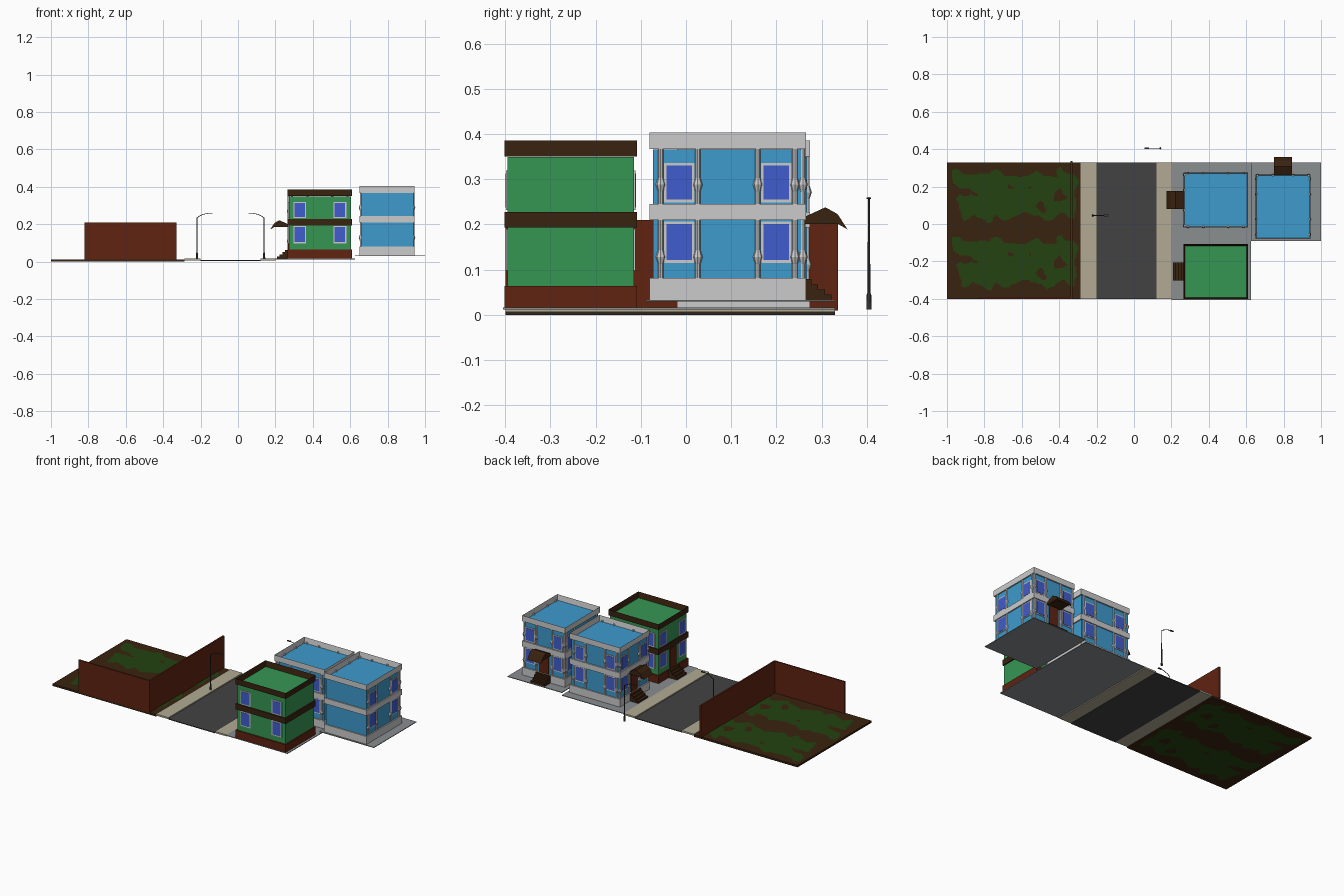
import bpy, bmesh, math
from mathutils import Matrix, Vector, noise

if "Cube" in bpy.data.objects:
    bpy.data.objects.remove(bpy.data.objects["Cube"])


def mat(name, r, g, b):
    lin = [((c / 255 + 0.055) / 1.055) ** 2.4 if c > 10 else c / 3294 for c in (r, g, b)]
    m = bpy.data.materials.new(name)
    m.diffuse_color = (*lin, 1)
    m.use_nodes = True
    m.node_tree.nodes["Principled BSDF"].inputs["Base Color"].default_value = m.diffuse_color
    return m


BLUE = mat("wall blue", 61, 155, 206)
TRIM = mat("light grey trim", 203, 203, 204)
GLASS = mat("window blue", 64, 92, 205)
GREEN = mat("wall green", 53, 150, 83)
DARK = mat("dark brown", 57, 34, 15)
RED = mat("red brown", 96, 35, 17)
PAVE = mat("beige pavement", 178, 170, 148)
ROAD = mat("asphalt", 66, 66, 68)
SLAB = mat("concrete grey", 138, 142, 144)
GRASS = mat("grass green", 36, 66, 16)
I = Matrix.Identity(4)


def finish(name, bm, mats, M=I):
    bmesh.ops.recalc_face_normals(bm, faces=bm.faces[:])
    me = bpy.data.meshes.new(name)
    bm.to_mesh(me)
    bm.free()
    me.transform(M)
    for m in mats:
        me.materials.append(m)
    ob = bpy.data.objects.new(name, me)
    bpy.context.collection.objects.link(ob)
    return ob


def add_box(bm, x0, x1, y0, y1, z0, z1):
    T = Matrix.Translation(((x0 + x1) / 2, (y0 + y1) / 2, (z0 + z1) / 2))
    S = Matrix.Diagonal((x1 - x0, y1 - y0, z1 - z0, 1))
    bmesh.ops.create_cube(bm, size=1, matrix=T @ S)


def box(name, dims, m, M=I):
    bm = bmesh.new()
    add_box(bm, *dims)
    return finish(name, bm, [m], M)


def prism(name, profile, y0, y1, m, M=I):
    """Extrude an x-z profile along y."""
    bm = bmesh.new()
    f = bm.faces.new([bm.verts.new((x, y0, z)) for x, z in profile])
    r = bmesh.ops.extrude_face_region(bm, geom=[f])
    bmesh.ops.translate(bm, vec=(0, y1 - y0, 0),
                        verts=[v for v in r["geom"] if isinstance(v, bmesh.types.BMVert)])
    return finish(name, bm, [m], M)


def add_lathe(bm, x, y, rings, n=8):
    """Round column from (z, radius) rings."""
    for (z0, r0), (z1, r1) in zip(rings, rings[1:]):
        bmesh.ops.create_cone(bm, cap_ends=True, segments=n, radius1=r0, radius2=r1, depth=z1 - z0,
                              matrix=Matrix.Translation((x, y, (z0 + z1) / 2)))


WX, WY = 0.166, 0.14        # half depth and half width of the walls
FLOORS = ((0.088, 0.168), (0.222, 0.297))


def house(tag, M, wall, base, trim, ornate):
    # walls, base and floor band; the front looks along -x
    box(tag + "_walls", (-WX, WX, -WY, WY, 0.03, 0.333), wall, M)
    o = 0.007
    box(tag + "_base", (-WX - o, WX + o, -WY - o, WY + o, 0, 0.048), base, M)
    box(tag + "_floor_band", (-WX - o, WX + o, -WY - o, WY + o, 0.177, 0.212), trim, M)
    # cornice hollowed from above, its floor is the roof
    bm = bmesh.new()
    add_box(bm, -WX - o, WX + o, -WY - o, WY + o, 0.334, 0.37)
    bm.faces.ensure_lookup_table()
    top = max(bm.faces, key=lambda f: f.calc_center_median().z)
    bmesh.ops.inset_region(bm, faces=[top], thickness=0.012 if not ornate else 0.008)
    bmesh.ops.translate(bm, verts=top.verts[:], vec=(0, 0, -0.034))
    top.material_index = 1
    finish(tag + "_cornice_and_roof", bm, [trim, wall], M)
    # windows on the front and both sides
    frames, panes, cols = bmesh.new(), bmesh.new(), bmesh.new()
    spots = [(s, side) for s in (-0.1075, 0.1075) for side in (-1, 1)]

    def plate(bm, c, h, side, z0, z1, t):
        if side == 0:
            add_box(bm, -WX - t, -WX + 0.004, c - h, c + h, z0, z1)
        else:
            add_box(bm, c - h, c + h, *sorted((side * (WY - 0.004), side * (WY + t))), z0, z1)

    for c, side in spots + [(-0.095, 0), (0.095, 0)]:
        for z0, z1 in FLOORS:
            plate(frames, c, 0.034, side, z0 - 0.006, z1 + 0.006, 0.003)
            plate(panes, c, 0.028, side, z0, z1, 0.0045)
        if ornate:
            for d in (-0.041, 0.041):
                x, y = (-WX, c + d) if side == 0 else (c + d, side * WY)
                for z in (0.045, 0.205):
                    add_lathe(cols, x, y, [(z, 0.006), (z + 0.035, 0.006), (z + 0.05, 0.011),
                                           (z + 0.065, 0.006), (z + 0.14, 0.006)])
    finish(tag + "_window_frames", frames, [TRIM], M)
    finish(tag + "_window_panes", panes, [GLASS], M)
    if ornate:
        finish(tag + "_window_columns", cols, [TRIM], M)
    else:
        cols.free()
    # door and stairs
    box(tag + "_door", (-WX - 0.005, -WX, -0.032, 0.032, 0.045, 0.17), RED, M)
    x = -WX
    steps = [(x, 0), (x - 0.064, 0)]
    for i in range(4):
        steps += [(x - 0.064 + i * 0.015, 0.0115 * (i + 1)), (x - 0.064 + (i + 1) * 0.015, 0.0115 * (i + 1))]
    steps.append((x, 0.046))
    prism(tag + "_stairs", steps, -0.048, 0.048, DARK, M)
    # bent canopy over the door
    if ornate:
        pts = [(0, 0.182), (0.05, 0.205), (0.077, 0.19), (0.099, 0.156), (0.078, 0.168), (0, 0.168)]
        prism(tag + "_canopy", [(x - d, z) for d, z in pts], -0.048, 0.048, DARK, M)


house("blue_house", Matrix.Translation((0.4375, 0.1275, 0.016)), BLUE, TRIM, TRIM, True)
house("rear_blue_house", Matrix.Translation((0.797, 0.0925, 0.033)) @ Matrix.Rotation(-math.pi / 2, 4, 'Z'),
      BLUE, TRIM, TRIM, True)
house("green_house", Matrix.Translation((0.4375, -0.255, 0.016)), GREEN, RED, DARK, False)

# road, pavements and house slabs
box("road", (-0.2, 0.12, -0.4, 0.33, 0.004, 0.009), ROAD)
box("left_pavement", (-0.285, -0.2, -0.4, 0.33, 0.006, 0.016), PAVE)
box("right_pavement", (0.12, 0.2, -0.4, 0.33, 0.006, 0.016), PAVE)
box("front_slab", (0.2, 0.625, -0.405, 0.33, 0.012, 0.016), SLAB)
box("rear_slab", (0.625, 1.0, -0.09, 0.33, 0.029, 0.033), SLAB)

# empty lot with two ragged patches of grass
bm = bmesh.new()
bmesh.ops.create_grid(bm, x_segments=110, y_segments=110, size=0.5,
                      matrix=Matrix.Translation((-0.6425, -0.035, 0.012)) @ Matrix.Diagonal((0.715, 0.73, 1, 1)))
for f in bm.faces:
    c = f.calc_center_median()
    v = c.y - (0.155 if c.y > -0.03 else -0.205)
    d = min(0.335 - abs(c.x + 0.635), 0.135 - abs(v), 0.045)
    if d + 0.06 * noise.noise(Vector((c.x * 17, v * 17, 3.3))) > 0.022:
        f.material_index = 1
lot = finish("lot_ground", bm, [DARK, GRASS])
sol = lot.modifiers.new("thickness", 'SOLIDIFY')
sol.thickness = 0.012
sol.offset = -1

# boundary walls of the lot
box("front_boundary_wall", (-0.82, -0.33, -0.4, -0.391, 0.01, 0.21), RED)
box("street_boundary_wall", (-0.34, -0.33, -0.391, 0.336, 0.01, 0.21), RED)


def lamp(tag, x, y, s):
    # footing, pole, curved arm and flat head
    bm = bmesh.new()
    add_lathe(bm, x, y, [(0.012, 0.006), (0.045, 0.005), (0.05, 0.003), (0.236, 0.0025)])
    add_box(bm, *sorted((x + s * 0.06, x + s * 0.083)), y - 0.005, y + 0.005, 0.256, 0.26)
    finish(tag + "_post", bm, [ROAD])
    cu = bpy.data.curves.new(tag + "_arm", 'CURVE')
    cu.dimensions = '3D'
    cu.bevel_depth = 0.002
    cu.bevel_resolution = 1
    cu.materials.append(ROAD)
    pts = [(0, 0.232), (0.012, 0.242), (0.035, 0.253), (0.065, 0.259)]
    sp = cu.splines.new('POLY')
    sp.points.add(len(pts) - 1)
    for p, (d, z) in zip(sp.points, pts):
        p.co = (x + s * d, y, z, 1)
    bpy.context.collection.objects.link(bpy.data.objects.new(tag + "_arm", cu))


lamp("left_lamp", -0.22, 0.045, 1)
lamp("right_lamp", 0.14, 0.405, -1)
